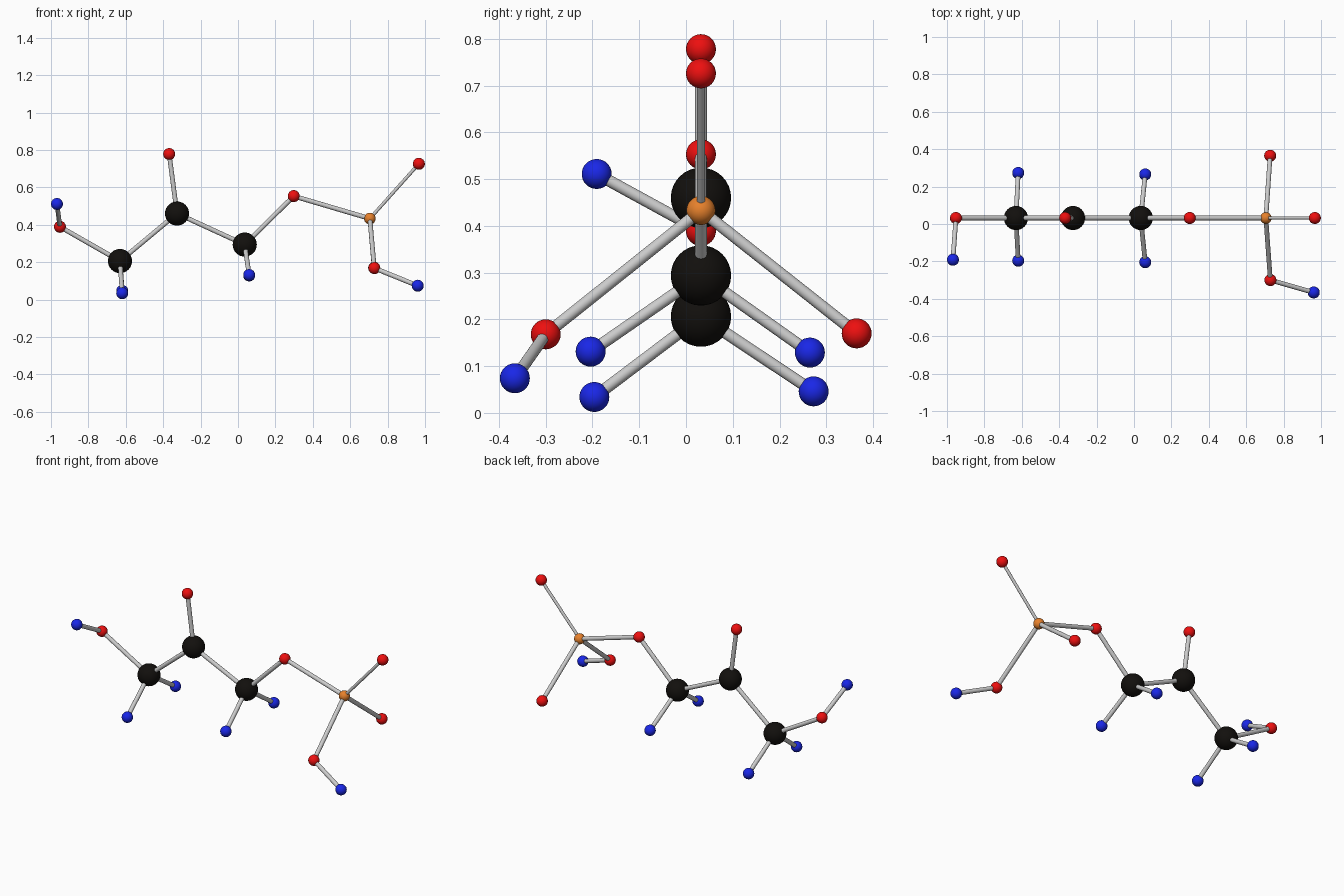
import bpy
from mathutils import Vector

if "Cube" in bpy.data.objects:
    bpy.data.objects.remove(bpy.data.objects["Cube"])


def material(name, rgb):
    m = bpy.data.materials.new(name)
    m.diffuse_color = (*rgb, 1)
    m.use_nodes = True
    m.node_tree.nodes["Principled BSDF"].inputs["Base Color"].default_value = m.diffuse_color
    return m


# element: (material, radius)
KINDS = {
    "carbon": (material("black", (0.006, 0.005, 0.004)), 0.0645),
    "oxygen": (material("red", (0.85, 0.005, 0.005)), 0.032),
    "hydrogen": (material("blue", (0.01, 0.02, 0.8)), 0.032),
    "phosphorus": (material("orange", (0.8, 0.22, 0.025)), 0.031),
}
Y = 0.032  # plane of the backbone

# atoms: label -> (element, position)
ATOMS = {
    "c1": ("carbon", (-0.631, Y, 0.206)),
    "c2": ("carbon", (-0.326, Y, 0.460)),
    "c3": ("carbon", (0.036, Y, 0.294)),
    "p": ("phosphorus", (0.705, Y, 0.433)),
    "o1": ("oxygen", (-0.952, Y, 0.389)),
    "o2": ("oxygen", (-0.368, Y, 0.778)),
    "o3": ("oxygen", (0.298, Y, 0.553)),
    "o4": ("oxygen", (0.967, Y, 0.726)),
    "o5": ("oxygen", (0.728, 0.365, 0.170)),
    "o6": ("oxygen", (0.729, -0.300, 0.168)),
    "h_o1": ("hydrogen", (-0.968, -0.191, 0.511)),
    "h_o6": ("hydrogen", (0.961, -0.366, 0.074)),
    "h1_c1": ("hydrogen", (-0.619, -0.196, 0.034)),
    "h2_c1": ("hydrogen", (-0.619, 0.273, 0.046)),
    "h1_c3": ("hydrogen", (0.060, -0.204, 0.131)),
    "h2_c3": ("hydrogen", (0.060, 0.265, 0.129)),
}
BONDS = ["c1 c2", "c2 c3", "c3 o3", "o3 p", "p o4", "p o5", "p o6", "o6 h_o6",
         "c2 o2", "c1 o1", "o1 h_o1", "c1 h1_c1", "c1 h2_c1", "c3 h1_c3", "c3 h2_c3"]

# atom balls
for label, (kind, pos) in ATOMS.items():
    mat, radius = KINDS[kind]
    bpy.ops.mesh.primitive_uv_sphere_add(segments=32, ring_count=16, radius=radius, location=pos)
    ball = bpy.context.object
    ball.name = f"{kind}_ball_{label}"
    ball.data.materials.append(mat)
    bpy.ops.object.shade_smooth()

# grey bond rods
for bond in BONDS:
    la, lb = bond.split()
    a, b = Vector(ATOMS[la][1]), Vector(ATOMS[lb][1])
    d = b - a
    radius = 0.009 if bond == "p o4" else 0.0125
    bpy.ops.mesh.primitive_cylinder_add(vertices=24, radius=radius, depth=d.length,
                                        location=(a + b) / 2,
                                        rotation=d.to_track_quat('Z', 'Y').to_euler())
    rod = bpy.context.object
    rod.name = f"bond_rod_{la}_{lb}"
    bpy.ops.object.shade_smooth_by_angle()
